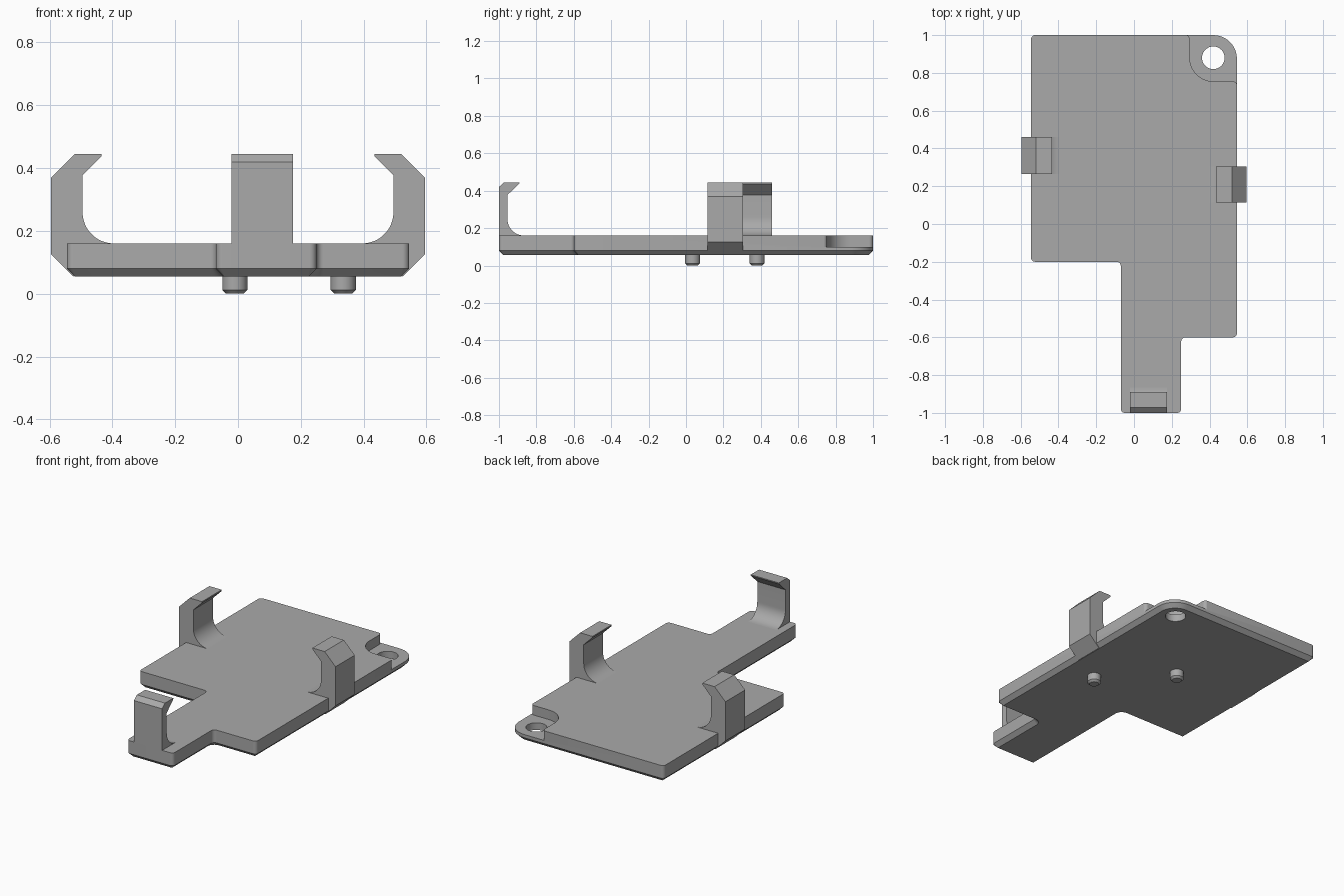
import bpy
import bmesh
from math import cos, sin, pi, radians
from mathutils import Vector

if "Cube" in bpy.data.objects:
    bpy.data.objects.remove(bpy.data.objects["Cube"], do_unlink=True)

GREY = (0.4, 0.4, 0.4, 1)
grey = bpy.data.materials.new("plain grey")
grey.use_nodes = True
grey.diffuse_color = GREY
grey.node_tree.nodes["Principled BSDF"].inputs["Base Color"].default_value = GREY


def loft(name, rings):
    """Solid skinned through equal-length rings of 3D points."""
    bm = bmesh.new()
    loops = [[bm.verts.new(p) for p in ring] for ring in rings]
    n = len(loops[0])
    for low, high in zip(loops, loops[1:]):
        for i in range(n):
            j = (i + 1) % n
            bm.faces.new((low[i], low[j], high[j], high[i]))
    bm.faces.new(loops[0][::-1])
    bm.faces.new(loops[-1])
    bmesh.ops.recalc_face_normals(bm, faces=bm.faces)
    mesh = bpy.data.meshes.new(name)
    bm.to_mesh(mesh)
    bm.free()
    mesh.materials.append(grey)
    ob = bpy.data.objects.new(name, mesh)
    bpy.context.collection.objects.link(ob)
    return ob


def rounded(corners, z, inset=0.0, steps=10):
    """Counter-clockwise right-angled outline with filleted corners (x, y, radius)."""
    ring = []
    for i, (x, y, r) in enumerate(corners):
        p = Vector((x, y))
        before = Vector(corners[i - 1][:2])
        after = Vector(corners[(i + 1) % len(corners)][:2])
        a, b = (p - before).normalized(), (after - p).normalized()
        p += inset * Vector((-a.y - b.y, a.x + b.x))
        r = max(r - inset if a.cross(b) > 0 else r + inset, 0.002)
        centre = p - r * a + r * b
        for k in range(steps + 1):
            t = pi / 2 * k / steps
            q = centre + r * (a * sin(t) - b * cos(t))
            ring.append((q.x, q.y, z))
    return ring


def circle(x, y, r, z, n=40):
    return [(x + r * cos(2 * pi * i / n), y + r * sin(2 * pi * i / n), z) for i in range(n)]


def smooth(ob):
    bpy.ops.object.select_all(action="DESELECT")
    ob.select_set(True)
    bpy.context.view_layer.objects.active = ob
    bpy.ops.object.shade_smooth_by_angle(angle=radians(25))


def cut(ob, cutter):
    bpy.context.view_layer.objects.active = ob
    mod = ob.modifiers.new("cut", "BOOLEAN")
    mod.operation, mod.solver, mod.object = "DIFFERENCE", "EXACT", cutter
    bpy.ops.object.modifier_apply(modifier=mod.name)
    bpy.data.objects.remove(cutter, do_unlink=True)


# Base plate with a chamfered underside
BOTTOM, TOP, BEVEL, F = 0.055, 0.16, 0.025, 0.022
outline = [(-0.545, -0.2, F), (-0.07, -0.2, F), (-0.07, -1, F), (0.25, -1, F),
           (0.25, -0.6, F), (0.545, -0.6, F), (0.545, 1, 0.125), (-0.545, 1, F)]
plate = loft("base_plate", [rounded(outline, BOTTOM, BEVEL),
                            rounded(outline, BOTTOM + BEVEL), rounded(outline, TOP)])

# Stepped corner and its screw hole
step = [(0.2, 1.0005, 0), (0.295, 1.0005, F), (0.295, 0.755, 0.125), (0.5455, 0.755, F),
        (0.5455, 0.65, 0), (0.7, 0.65, 0), (0.7, 1.1, 0), (0.2, 1.1, 0)]
cut(plate, loft("step_cutter", [rounded(step, 0.1), rounded(step, 0.3)]))
cut(plate, loft("hole_cutter", [circle(0.42, 0.88, 0.06, 0), circle(0.42, 0.88, 0.06, 0.3)]))
smooth(plate)


def clip(name, outer, foot, wall, radius, place, start, end):
    """Hooked clip: profile (distance inward, height), swept from start to end."""
    profile = outer + [(wall, 0.377)]
    for k in range(13):
        t = pi / 2 * k / 12
        profile.append((wall + radius * (1 - cos(t)), TOP + radius * (1 - sin(t))))
    profile += foot
    smooth(loft(name, [[place(u, s, z) for u, z in profile] for s in (start, end)]))


# Side clips, staggered along the plate
side_outer = [(0.07, BOTTOM), (0, 0.125), (0, 0.37), (0.075, 0.445), (0.16, 0.445), (0.16, 0.437)]
for name, side, y0, y1 in (("left_clip", 1, 0.115, 0.305), ("right_clip", -1, 0.265, 0.46)):
    clip(name, side_outer, [(0.2, 0.1)], 0.1, 0.1,
         lambda u, s, z: (side * (0.595 - u), s, z), y0, y1)

# Front clip on the tongue
front_outer = [(0, 0.12), (0, 0.42), (0.028, 0.445), (0.11, 0.445), (0.11, 0.439)]
clip("front_clip", front_outer, [(0.135, 0.12)], 0.045, 0.09,
     lambda u, s, z: (s, u - 1, z), -0.02, 0.175)

# Locating pegs underneath
for name, x, y in (("right_peg", -0.01, 0.38), ("left_peg", 0.335, 0.035)):
    smooth(loft(name, [circle(x, y, 0.028, 0), circle(x, y, 0.04, 0.012),
                       circle(x, y, 0.04, 0.07)]))
